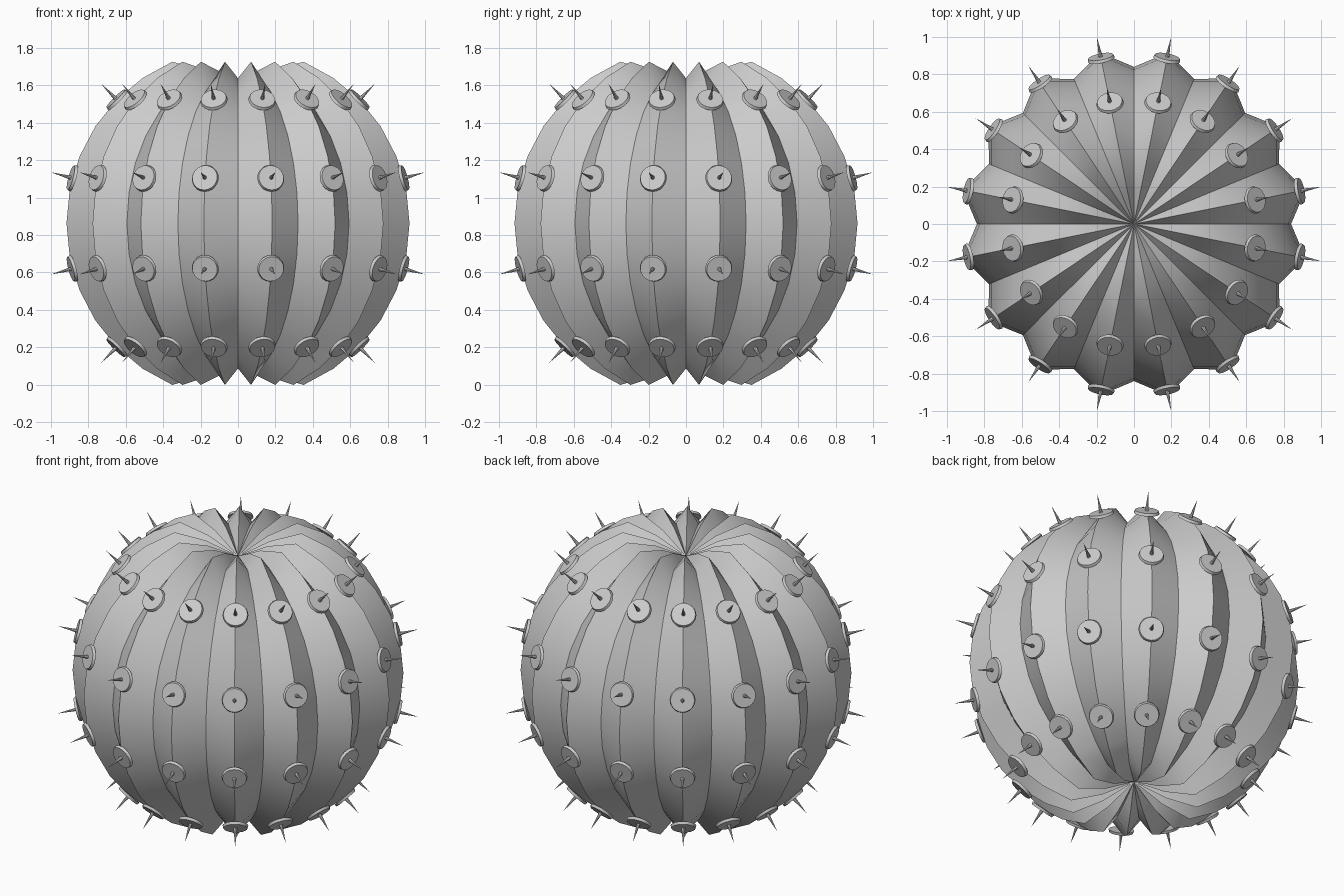
import bpy, bmesh, math
from mathutils import Vector, Matrix

if "Cube" in bpy.data.objects:
    bpy.data.objects.remove(bpy.data.objects["Cube"])

RIBS = 16
R_RIDGE, R_VALLEY, CZ = 0.935, 0.84, 0.862
POLE = 0.72          # height of the sunken pole above the centre
STEPS = 16           # rings from pole to pole

grey = bpy.data.materials.new("plain grey")
grey.diffuse_color = (0.6, 0.6, 0.6, 1)
grey.use_nodes = True
grey.node_tree.nodes["Principled BSDF"].inputs["Base Color"].default_value = grey.diffuse_color


def finish(name, bm):
    bmesh.ops.recalc_face_normals(bm, faces=bm.faces)
    me = bpy.data.meshes.new(name)
    bm.to_mesh(me)
    bm.free()
    me.materials.append(grey)
    ob = bpy.data.objects.new(name, me)
    bpy.context.collection.objects.link(ob)
    bpy.ops.object.select_all(action='DESELECT')
    ob.select_set(True)
    bpy.context.view_layer.objects.active = ob
    bpy.ops.object.shade_smooth_by_angle(angle=math.radians(30))
    return ob


# ribbed body: sphere with alternating ridge and valley meridians, dimpled poles
bm = bmesh.new()
top = bm.verts.new((0, 0, CZ + POLE))
bottom = bm.verts.new((0, 0, CZ - POLE))
rings = []
n = RIBS * 2
for i in range(1, STEPS):
    t = math.pi * i / STEPS
    ring = []
    for k in range(n):
        r = R_RIDGE if k % 2 else R_VALLEY
        a = 2 * math.pi * k / n
        z = r * math.cos(t)
        if i in (1, STEPS - 1):
            z = math.copysign(0.815 if k % 2 else 0.755, z)
        ring.append(bm.verts.new((r * math.sin(t) * math.cos(a),
                                  r * math.sin(t) * math.sin(a), CZ + z)))
    rings.append(ring)
for k in range(n):
    j = (k + 1) % n
    bm.faces.new((top, rings[0][k], rings[0][j]))
    bm.faces.new((bottom, rings[-1][j], rings[-1][k]))
    for a, b in zip(rings, rings[1:]):
        bm.faces.new((a[k], b[k], b[j], a[j]))
finish("ribbed_body", bm)

# round pads and spines along every ridge
pads, spines = bmesh.new(), bmesh.new()
for lat in (-45, -15, 15, 45):
    for k in range(RIBS):
        a = 2 * math.pi * (k + 0.5) / RIBS
        la = math.radians(lat)
        d = Vector((math.cos(la) * math.cos(a), math.cos(la) * math.sin(a), math.sin(la)))
        rot = d.to_track_quat('Z', 'Y').to_matrix().to_4x4()
        centre = Vector((0, 0, CZ))
        bmesh.ops.create_cone(pads, cap_ends=True, segments=20, radius1=0.073, radius2=0.068,
                              depth=0.016, matrix=Matrix.Translation(centre + d * 0.936) @ rot)
        bmesh.ops.create_cone(spines, cap_ends=True, segments=8, radius1=0.012, radius2=0,
                              depth=0.125, matrix=Matrix.Translation(centre + d * 0.993) @ rot)
finish("spine_pads", pads)
finish("spines", spines)
